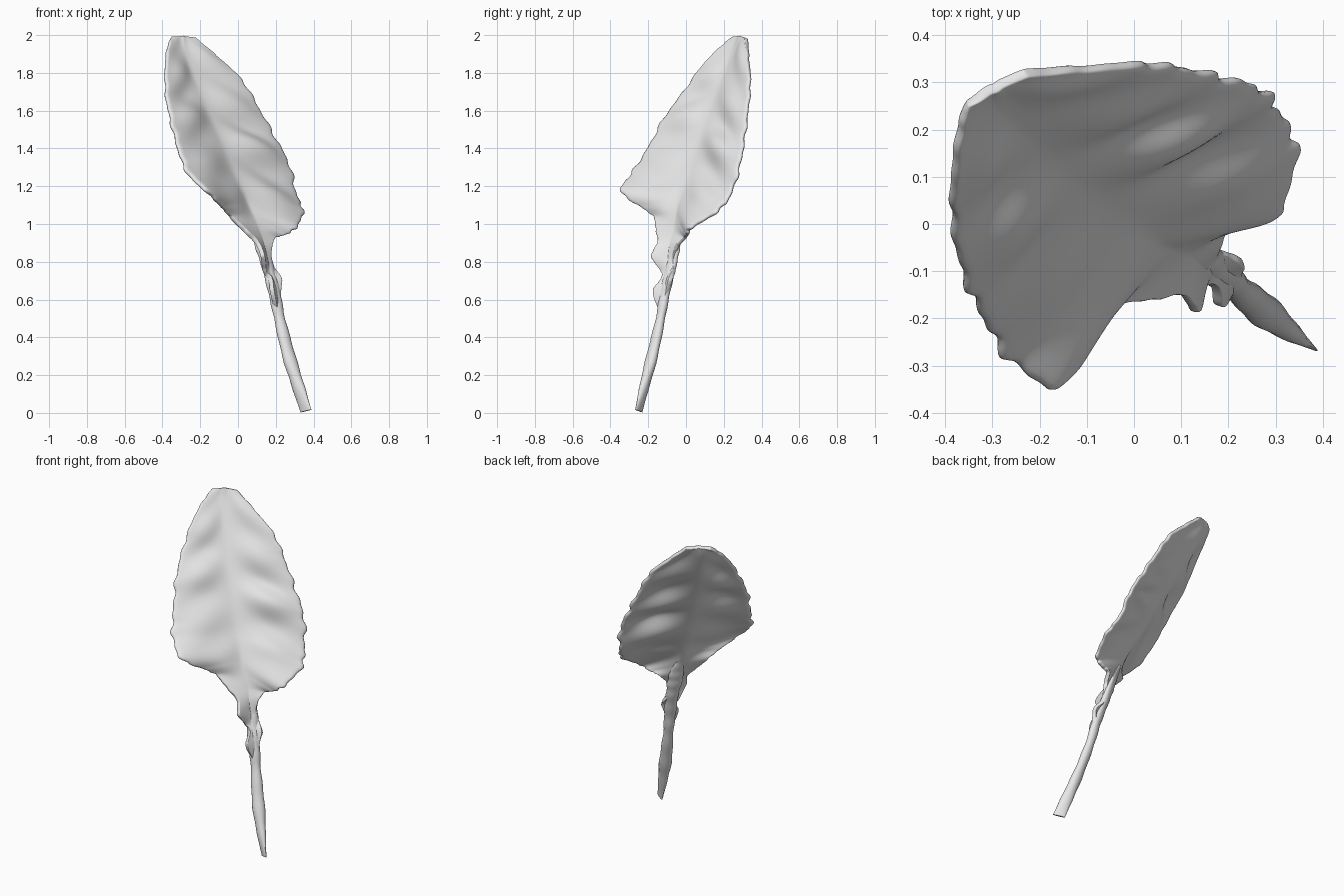
import bpy, bmesh, math
from mathutils import Vector

cube = bpy.data.objects.get("Cube")
if cube:
    bpy.data.objects.remove(cube, do_unlink=True)

# One pale grey for the whole leaf
grey = bpy.data.materials.new("pale grey")
grey.use_nodes = True
grey.diffuse_color = (0.8, 0.8, 0.8, 1)
grey.node_tree.nodes["Principled BSDF"].inputs["Base Color"].default_value = (0.8, 0.8, 0.8, 1)

FACING = Vector((0.67, -0.57, 0.47)).normalized()     # upper side of the blade
ACROSS = Vector((0.69, 0.72, -0.05)).normalized()     # right edge direction
STEM_DEEP = Vector((0.82, -0.53, 0.2)).normalized()


def spline(points, steps):
    """Smooth curve through points of any dimension."""
    result = []
    last = len(points) - 1
    for i in range(last):
        a, b, c, d = (Vector(points[min(max(k, 0), last)]) for k in range(i - 1, i + 3))
        for s in range(steps):
            t = s / steps
            result.append(b + (c - a) * (t / 2)
                          + (a * 2 - b * 5 + c * 4 - d) * (t * t / 2)
                          + (b * 3 - a - c * 3 + d) * (t ** 3 / 2))
    result.append(Vector(points[-1]))
    return result


def make_object(name, rows, closed=False):
    """Skin rows of points into a quad sheet or a capped tube."""
    bm = bmesh.new()
    grid = [[bm.verts.new(p) for p in row] for row in rows]
    count = len(rows[0])
    for lower, upper in zip(grid, grid[1:]):
        for j in range(count if closed else count - 1):
            k = (j + 1) % count
            bm.faces.new((lower[j], lower[k], upper[k], upper[j]))
    if closed:
        bm.faces.new(grid[0][::-1])
        bm.faces.new(grid[-1])
    bmesh.ops.recalc_face_normals(bm, faces=bm.faces)
    mesh = bpy.data.meshes.new(name)
    bm.to_mesh(mesh)
    bm.free()
    mesh.materials.append(grey)
    obj = bpy.data.objects.new(name, mesh)
    bpy.context.collection.objects.link(obj)
    bpy.ops.object.select_all(action="DESELECT")
    obj.select_set(True)
    bpy.context.view_layer.objects.active = obj
    return obj


# Stations of the sheet: left edge, midrib, right edge
frill = [
    ((.20, -.14, .55), (.21, -.13, .55), (.22, -.12, .55)),
    ((.18, -.175, .64), (.20, -.12, .64), (.22, -.10, .63)),
    ((.17, -.13, .71), (.185, -.10, .70), (.23, -.08, .71)),
    ((.14, -.13, .75), (.165, -.09, .76), (.19, -.06, .76)),
    ((.13, -.185, .83), (.145, -.09, .82), (.17, -.06, .83)),
]
blade = [
    ((.10, -.15, .90), (.13, -.08, .89), (.18, -.04, .89)),
    ((.03, -.16, .97), (.11, -.06, .95), (.20, 0, .93)),
    ((-.045, -.17, 1.04), (.08, -.045, 1.02), (.255, .01, .945)),
    ((-.09, -.235, 1.09), (.045, -.03, 1.09), (.31, .03, .98)),
    ((-.165, -.345, 1.17), (.01, -.01, 1.16), (.345, .16, 1.06)),
    ((-.27, -.285, 1.27), (-.035, .025, 1.25), (.31, .235, 1.15)),
    ((-.32, -.2, 1.4), (-.08, .065, 1.37), (.275, .285, 1.3)),
    ((-.36, -.12, 1.55), (-.145, .115, 1.52), (.2, .31, 1.45)),
    ((-.385, -.01, 1.7), (-.21, .17, 1.67), (.11, .33, 1.61)),
    ((-.385, .1, 1.85), (-.265, .23, 1.82), (.02, .34, 1.76)),
    ((-.37, .205, 1.95), (-.295, .275, 1.93), (-.12, .33, 1.89)),
    ((-.355, .255, 1.985), (-.3, .295, 1.99), (-.23, .32, 1.985)),
]
STEPS, HALF = 8, 12
stations = frill + blade
left, mid, right = (spline([s[i] for s in stations], STEPS) for i in range(3))

rows = []
for i, (l, m, r) in enumerate(zip(left, mid, right)):
    u = i / STEPS
    grown = min(max((m.z - 0.95) / 0.25, 0), 1)       # relief fades in above the neck
    row = []
    for j in range(-HALF, HALF + 1):
        f = abs(j) / HALF
        side = -1 if j < 0 else 1
        edge = l if j < 0 else r
        span = (edge - m).length
        arch = math.sin(math.pi * f)
        # Rounded groove, quilted bumps between side veins, and a wavy margin
        height = m.z + 0.05 * f
        quilt = math.sin(26 * height + 1.5 * side) * (1 + 0.4 * math.sin(9 * height + side))
        relief = grown * (span * (0.05 * arch + 0.045 * quilt * arch ** 2)
                          + 0.012 * (1 - f) ** 6)
        ripple = 0.018 * span * f ** 6 * (math.sin(7.1 * u + side) + math.sin(11.3 * u))
        p = m.lerp(edge, f) + FACING * relief
        row.append(p + (edge - m).normalized() * ripple)
    rows.append(row)

leaf = make_object("leaf_blade", rows)
thick = leaf.modifiers.new("thickness", "SOLIDIFY")
thick.thickness = 0.024
thick.offset = 0
round_rim = leaf.modifiers.new("rounded rim", "SUBSURF")
round_rim.levels = round_rim.render_levels = 1
bpy.ops.object.shade_smooth()

# Stem: position, half width, half depth; it sinks into the back of the blade
stem_path = [
    (.36, -.25, .01, .006, .035),
    (.325, -.225, .12, .022, .035),
    (.27, -.18, .3, .036, .03),
    (.22, -.135, .5, .028, .026),
    (.19, -.11, .65, .034, .027),
    (.155, -.08, .78, .036, .024),
    (.125, -.065, .88, .044, .022),
    (.1, -.05, .96, .04, .014),
    (.075, -.04, 1.03, .02, .008),
]
SIDES = 16
rings = []
for i, station in enumerate(spline(stem_path, 6)):
    x, y, z, wide, deep = station
    knot = 1 + 0.06 * math.sin(i * 1.3) * min(i / 12, 1)
    ring = []
    for k in range(SIDES):
        a = math.tau * k / SIDES
        ring.append(Vector((x, y, z)) + ACROSS * (wide * knot * math.cos(a))
                    + STEM_DEEP * (deep * knot * math.sin(a)))
    rings.append(ring)
make_object("stem", rings, closed=True)
bpy.ops.object.shade_smooth_by_angle(angle=math.radians(50))
